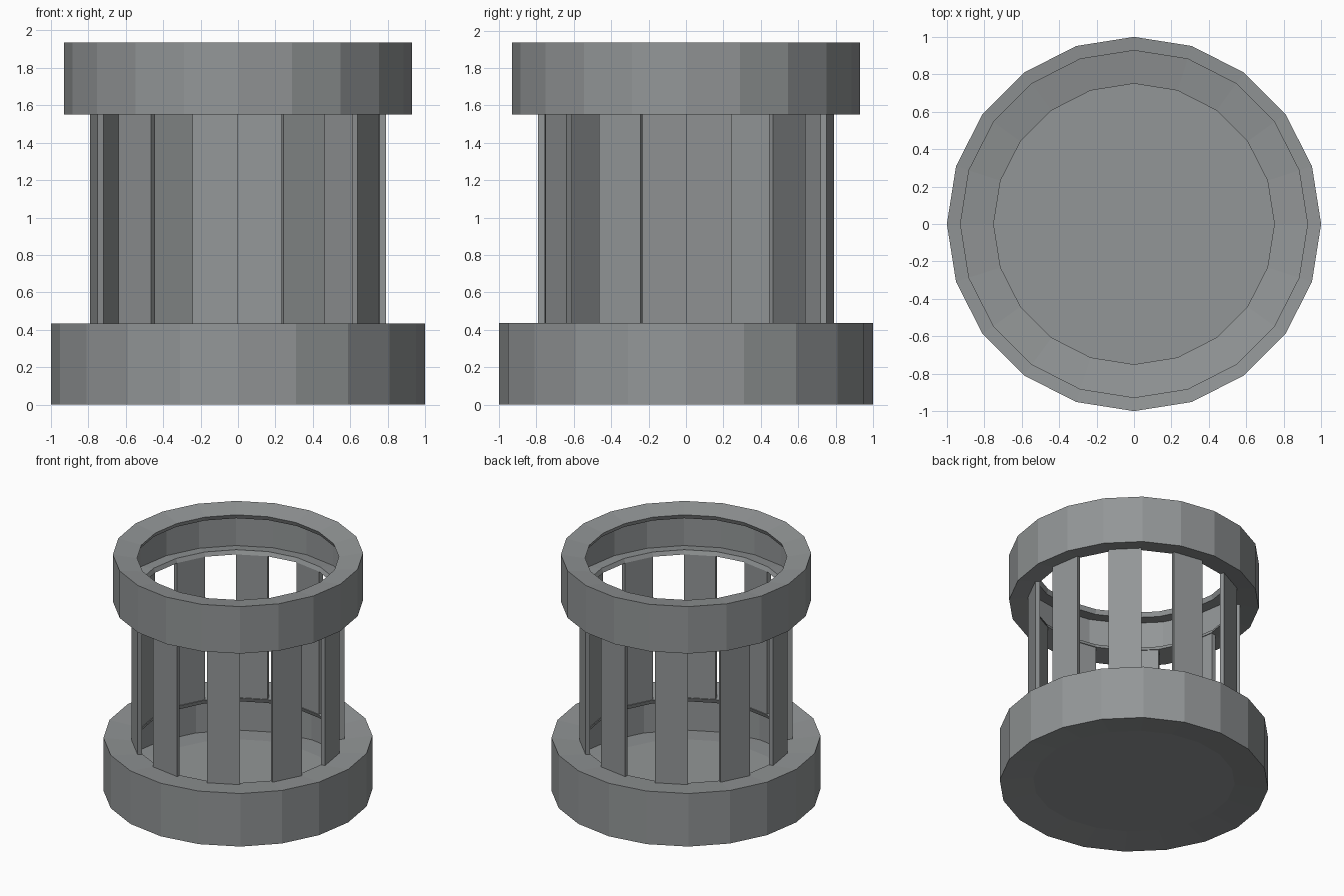
import bpy, bmesh, math

if "Cube" in bpy.data.objects:
    bpy.data.objects.remove(bpy.data.objects["Cube"])

SIDES = 20
STEP = 2 * math.pi / SIDES

mat = bpy.data.materials.new("slate_grey")
mat.diffuse_color = (0.29, 0.305, 0.31, 1)
mat.use_nodes = True
mat.node_tree.nodes["Principled BSDF"].inputs["Base Color"].default_value = mat.diffuse_color


def finish(name, bm):
    bmesh.ops.remove_doubles(bm, verts=bm.verts, dist=1e-5)
    bmesh.ops.recalc_face_normals(bm, faces=bm.faces)
    me = bpy.data.meshes.new(name)
    bm.to_mesh(me)
    bm.free()
    me.materials.append(mat)
    ob = bpy.data.objects.new(name, me)
    bpy.context.collection.objects.link(ob)
    return ob


def lathe(name, profile, closed):
    """Spin an (r, z) profile into a flat-faced 20-sided body."""
    bm = bmesh.new()
    vs = [bm.verts.new((r, 0, z)) for r, z in profile]
    es = [bm.edges.new(p) for p in zip(vs, vs[1:])]
    if closed:
        es.append(bm.edges.new((vs[-1], vs[0])))
    bmesh.ops.spin(bm, geom=vs + es, cent=(0, 0, 0), axis=(0, 0, 1),
                   angle=2 * math.pi, steps=SIDES, use_merge=True)
    return finish(name, bm)


# Hollow base: dished rim, thin wall and floor
lathe("base_tray", [(0, .03), (.75, .03), (1, 0), (1, .435), (.75, .405),
                    (.765, .37), (.955, .395), (.955, .045),
                    (.75, .065), (0, .065)], False)

# Top ring: channel section open towards the middle
lathe("top_ring", [(.93, 1.55), (.93, 1.935), (.75, 1.905), (.765, 1.87),
                   (.885, 1.89), (.885, 1.59), (.765, 1.612),
                   (.75, 1.58)], True)

# Ten upright slats on every other side
for i in range(10):
    bm = bmesh.new()
    a0 = 2 * i * STEP
    ring = [(.79, a0), (.79, a0 + STEP), (.755, a0 + STEP), (.755, a0)]
    f = bm.faces.new([bm.verts.new((r * math.cos(a), r * math.sin(a), .40))
                      for r, a in ring])
    ext = bmesh.ops.extrude_face_region(bm, geom=[f], use_keep_orig=True)
    top = [v for v in ext["geom"] if isinstance(v, bmesh.types.BMVert)]
    bmesh.ops.translate(bm, verts=top, vec=(0, 0, 1.19))
    finish(f"slat_{i + 1}", bm)
